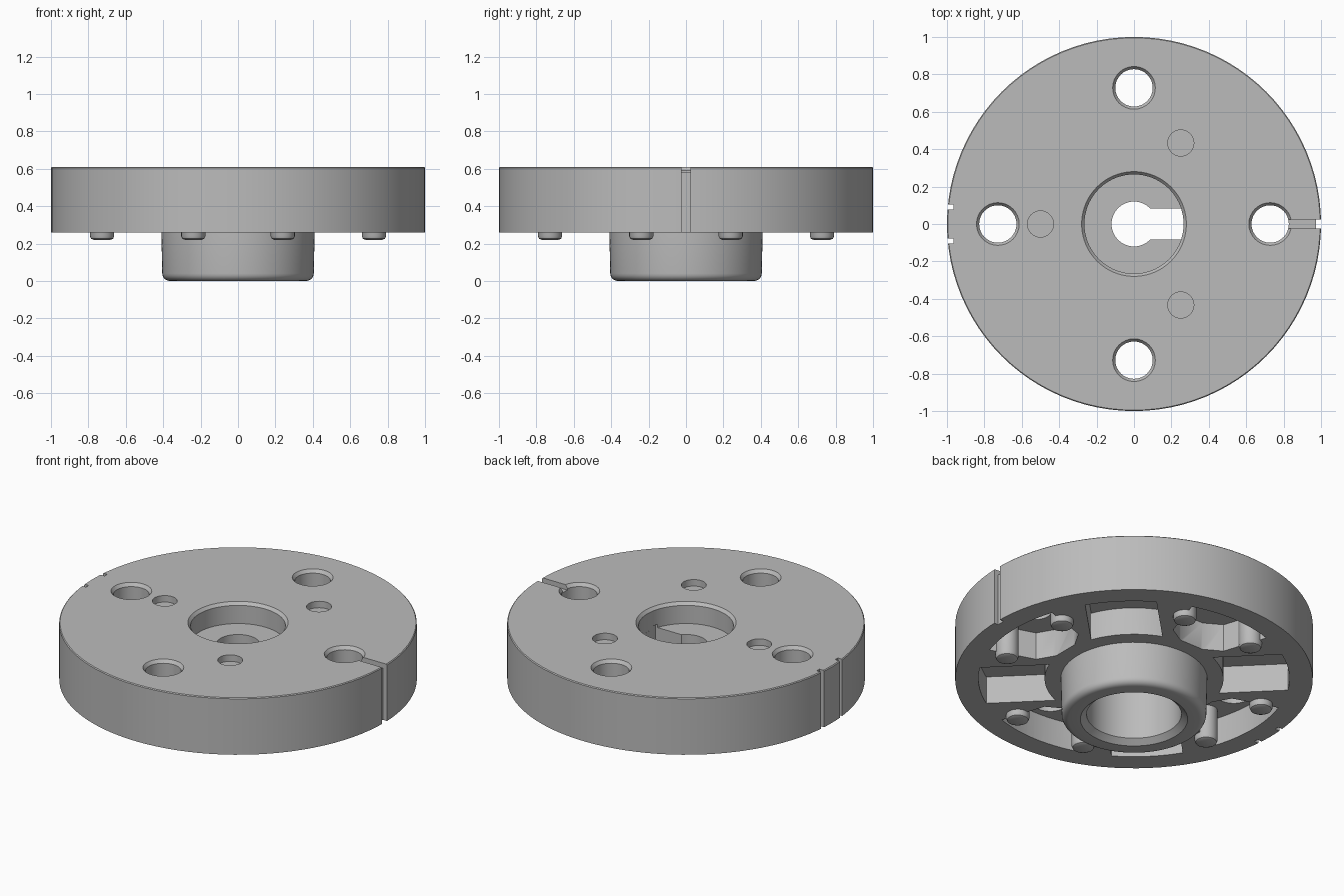
import bpy, bmesh, math
from mathutils import Matrix, Vector

if "Cube" in bpy.data.objects:
    bpy.data.objects.remove(bpy.data.objects["Cube"], do_unlink=True)

TOP, BASE, FLOOR = 0.61, 0.26, 0.43    # disc top, disc underside, pocket floor
RIM, RING = 0.87, 0.5                  # pocket outer and inner radius

grey = bpy.data.materials.new("plain grey")
grey.use_nodes = True
grey.diffuse_color = (0.5, 0.5, 0.5, 1)
grey.node_tree.nodes["Principled BSDF"].inputs["Base Color"].default_value = (0.5, 0.5, 0.5, 1)


def add_object(name, bm):
    bmesh.ops.recalc_face_normals(bm, faces=bm.faces)
    mesh = bpy.data.meshes.new(name)
    bm.to_mesh(mesh)
    bm.free()
    mesh.materials.append(grey)
    obj = bpy.data.objects.new(name, mesh)
    bpy.context.collection.objects.link(obj)
    return obj


def lathe(name, profile, steps, closed=False, at=(0, 0)):
    """Spin an (r, z) profile round z; open profiles start and end on the axis."""
    bm = bmesh.new()
    verts = [bm.verts.new((r, 0, z)) for r, z in profile]
    ends = verts[1:] + verts[:1] if closed else verts[1:]
    edges = [bm.edges.new(pair) for pair in zip(verts, ends)]
    bmesh.ops.spin(bm, geom=verts + edges, cent=(0, 0, 0), axis=(0, 0, 1),
                   angle=math.tau, steps=steps, use_merge=True)
    bmesh.ops.remove_doubles(bm, verts=bm.verts, dist=1e-5)
    bmesh.ops.translate(bm, verts=bm.verts, vec=(*at, 0))
    return add_object(name, bm)


def prism(name, outline, low, high, angle=0):
    """Extrude an xy outline from low to high, turned about z."""
    bm = bmesh.new()
    face = bm.faces.new([bm.verts.new((x, y, low)) for x, y in outline])
    out = bmesh.ops.extrude_face_region(bm, geom=[face])
    top = [v for v in out["geom"] if isinstance(v, bmesh.types.BMVert)]
    bmesh.ops.translate(bm, verts=top, vec=(0, 0, high - low))
    bmesh.ops.rotate(bm, verts=bm.verts, matrix=Matrix.Rotation(angle, 3, "Z"))
    return add_object(name, bm)


def box(name, x0, x1, y0, y1, low, high):
    return prism(name, [(x0, y0), (x1, y0), (x1, y1), (x0, y1)], low, high)


def arc(radius, start, end, steps=12):
    angles = [start + (end - start) * i / steps for i in range(steps + 1)]
    return [(radius * math.cos(a), radius * math.sin(a)) for a in angles]


def polar(radius, angle):
    return radius * math.cos(angle), radius * math.sin(angle)


def cut(target, cutter):
    cutter.hide_render = True
    mod = target.modifiers.new("cut", "BOOLEAN")
    mod.operation, mod.solver, mod.object = "DIFFERENCE", "EXACT", cutter
    bpy.context.view_layer.objects.active = target
    bpy.ops.object.modifier_apply(modifier=mod.name)
    bpy.data.objects.remove(cutter, do_unlink=True)


# Disc with stepped bore and rounded hub
fillet = [(0.365 + 0.04 * math.cos(a), 0.04 - 0.04 * math.sin(a))
          for a in [math.pi / 2 * i / 5 for i in range(6)]]
profile = [(0.12, 0.48), (0.265, 0.48), (0.265, 0.592), (0.28, TOP), (0.995, TOP),
           (1, 0.605), (1, BASE), (0.41, BASE)] + fillet + [
           (0.3, 0), (0.265, 0.03), (0.265, 0.4), (0.12, 0.4)]
body = lathe("flanged_disc", profile, 96, closed=True)

# Keyway through the bore floor
cut(body, box("keyway", 0, 0.264, -0.082, 0.082, 0.38, 0.5))

# Underside pockets: parallel sided on the diagonals, tapered round the holes
half = 0.2
a_out, a_in = math.asin(half / RIM), math.asin(half / RING)
wide_pocket = arc(RIM, -a_out, a_out) + arc(RING, a_in, -a_in)
taper = math.radians(18.2)
hole_pocket = arc(RIM, -taper, taper) + [(0.56, 0.184), (0.5, 0.08), (0.5, -0.08), (0.56, -0.184)]
for i in range(4):
    quarter = i * math.pi / 2
    cut(body, prism("pocket", wide_pocket, 0.2, FLOOR, quarter + math.pi / 4))
    cut(body, prism("pocket", hole_pocket, 0.2, FLOOR, quarter))

# Chamfered bolt holes
for i in range(4):
    hole = [(0, 0.35), (0.1, 0.35), (0.1, 0.59), (0.125, 0.625), (0, 0.625)]
    cut(body, lathe("hole", hole, 32, at=polar(0.728, i * math.pi / 2)))

# Shallow blind holes
for i in range(3):
    blind = [(0, 0.57), (0.07, 0.57), (0.07, 0.65), (0, 0.65)]
    cut(body, lathe("blind_hole", blind, 32, at=polar(0.5, math.pi / 3 + i * math.tau / 3)))

# Groove and notches at the rim
cut(body, box("groove", 0.76, 1.1, -0.024, 0.024, 0.58, 0.7))
cut(body, box("notch", 0.972, 1.1, -0.0245, 0.0245, 0.1, 0.7))
for side in (-1, 1):
    cut(body, box("notch", -1.1, -0.965, side * 0.09 - 0.013, side * 0.09 + 0.013, 0.1, 0.7))

# Rounded pegs on the ribs
parts = [body]
peg = [(0, 0.22), (0.045, 0.22), (0.059, 0.226), (0.065, 0.24), (0.065, FLOOR + 0.01), (0, FLOOR + 0.01)]
for i in range(4):
    for side in (-1, 1):
        spot = polar(0.765, i * math.pi / 2 + side * taper)
        parts.append(lathe("peg", peg, 24, at=spot))

# Smooth shading with sharp edges kept
bpy.ops.object.select_all(action="DESELECT")
for obj in parts:
    obj.select_set(True)
bpy.context.view_layer.objects.active = body
bpy.ops.object.shade_smooth_by_angle(angle=math.radians(30))
